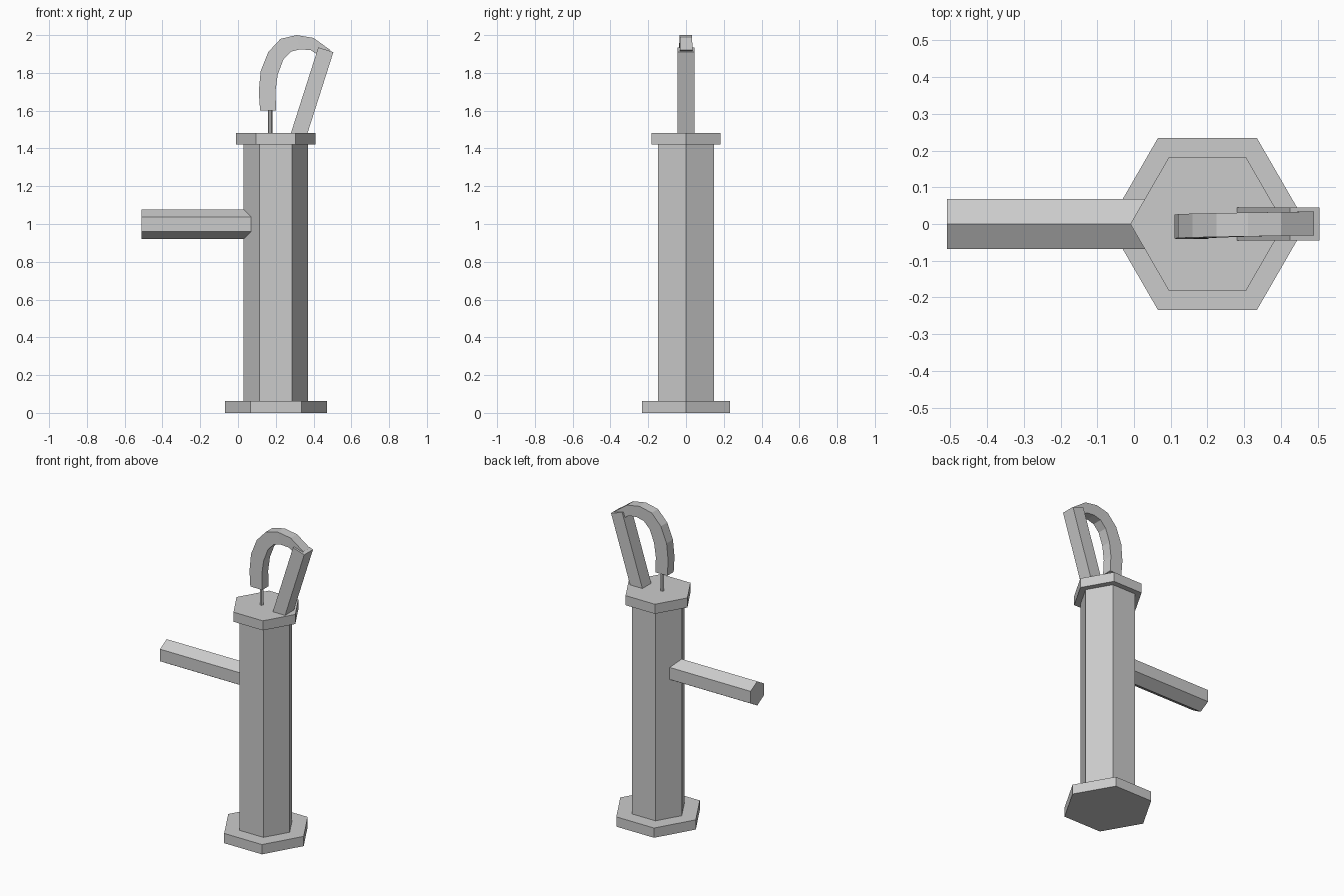
import bpy, bmesh
from math import sin, cos, pi
from mathutils import Vector

if "Cube" in bpy.data.objects:
    bpy.data.objects.remove(bpy.data.objects["Cube"])

X, Y, Z = Vector((1, 0, 0)), Vector((0, 1, 0)), Vector((0, 0, 1))


def loft(name, rings):
    """Skin a list of equal-sized point rings and cap both ends."""
    bm = bmesh.new()
    loops = [[bm.verts.new(p) for p in ring] for ring in rings]
    n = len(loops[0])
    for a, b in zip(loops, loops[1:]):
        for i in range(n):
            j = (i + 1) % n
            bm.faces.new((a[i], a[j], b[j], b[i]))
    bm.faces.new(loops[0][::-1])
    bm.faces.new(loops[-1])
    bmesh.ops.recalc_face_normals(bm, faces=bm.faces)
    mesh = bpy.data.meshes.new(name)
    bm.to_mesh(mesh)
    bm.free()
    obj = bpy.data.objects.new(name, mesh)
    bpy.context.collection.objects.link(obj)
    return obj


def prism(name, start, end, radius, u, v, sides=6):
    """Straight prism whose first corner points along u."""
    angles = [2 * pi * i / sides for i in range(sides)]
    return loft(name, [[Vector(c) + radius * (u * cos(a) + v * sin(a)) for a in angles]
                       for c in (start, end)])


# Hexagonal column: base, body and cap
for name, z0, z1, r in (("base", 0, 0.063, 0.27),
                        ("body", 0.063, 1.42, 0.17),
                        ("cap", 1.42, 1.482, 0.21)):
    prism(name, (0.2, 0, z0), (0.2, 0, z1), r, X, Y)

# Spout with a ridge along the top
prism("spout", (-0.51, 0, 0.998), (0.12, 0, 0.998), 0.078, Z, Y)

# Thin pump rod
prism("pump_rod", (0.17, 0, 1.47), (0.17, 0, 1.62), 0.012, X, Y)

# Leaning square support
corners = [[(0.275, 1.465), (0.355, 1.44)], [(0.425, 1.935), (0.505, 1.91)]]
loft("handle_support", [[(l[0], -0.045, l[1]), (r[0], -0.045, r[1]),
                         (r[0], 0.045, r[1]), (l[0], 0.045, l[1])] for l, r in corners])

# Curved handle: outer and inner edges, drifting slightly sideways
outer = [(0.117, 1.6), (0.11, 1.7), (0.12, 1.81), (0.16, 1.91),
         (0.225, 1.98), (0.31, 2.0), (0.40, 1.985), (0.49, 1.92)]
inner = [(0.202, 1.6), (0.198, 1.7), (0.21, 1.79), (0.24, 1.87),
         (0.28, 1.912), (0.33, 1.925), (0.385, 1.92), (0.44, 1.885)]
rings = []
for i, (o, n) in enumerate(zip(outer, inner)):
    mid = -0.008 + 0.01 * i / (len(outer) - 1)
    lo, hi = mid - 0.033, mid + 0.032
    rings.append([(o[0], lo, o[1]), (n[0], lo, n[1]), (n[0], hi, n[1]), (o[0], hi, o[1])])
loft("handle", rings)
